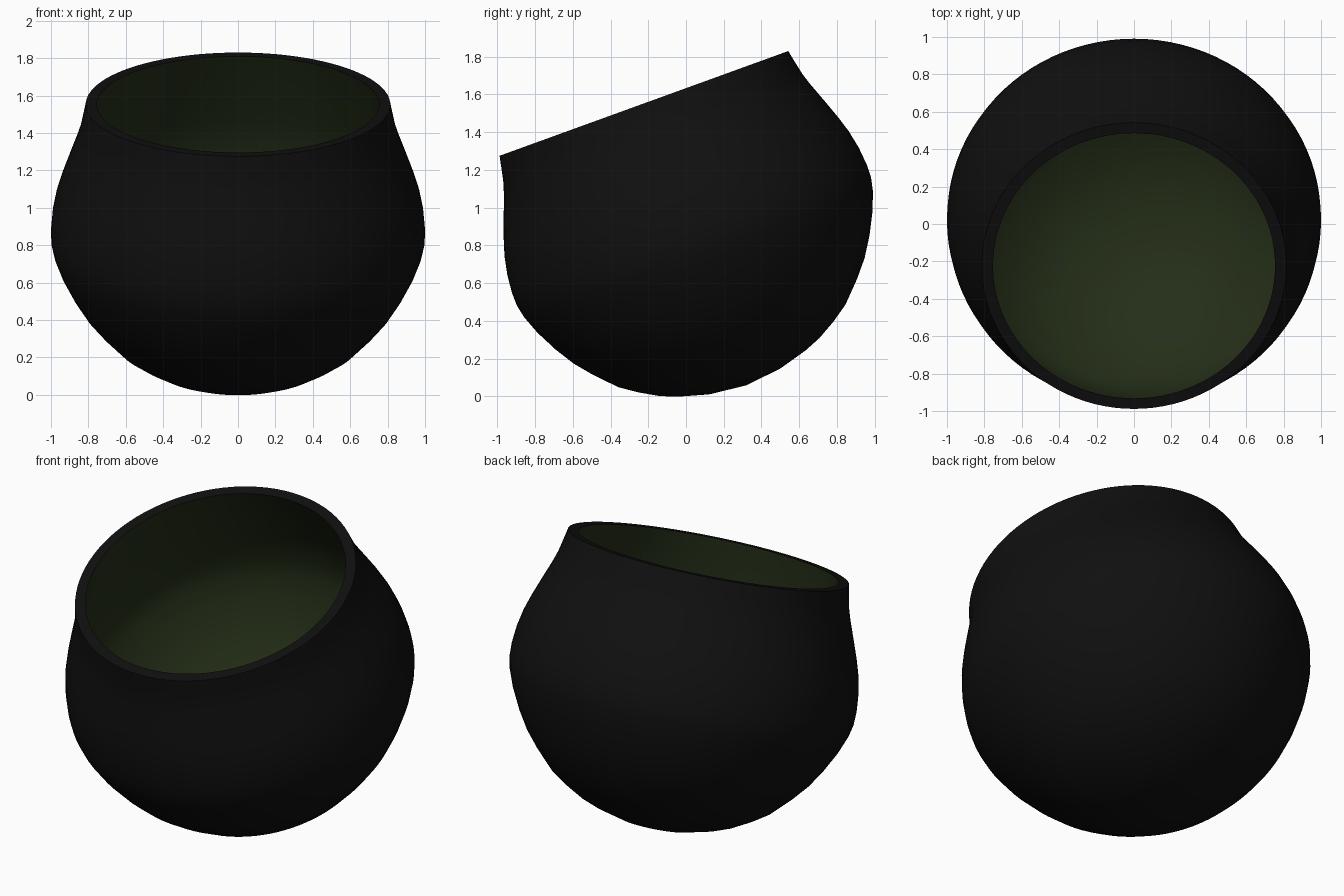
import bpy, math
from mathutils import Matrix

if "Cube" in bpy.data.objects:
    bpy.data.objects.remove(bpy.data.objects["Cube"])

TILT = math.radians(19.94)
SEGMENTS = 96

# The whole pot leans towards the front around its bottom pole
LEAN = Matrix.Translation((0, 0.319, 0.058)) @ Matrix.Rotation(TILT, 4, 'X')


def material(name, color):
    mat = bpy.data.materials.new(name)
    mat.diffuse_color = color
    mat.use_nodes = True
    mat.node_tree.nodes["Principled BSDF"].inputs["Base Color"].default_value = mat.diffuse_color
    return mat


def lathe(name, profile, mat):
    """Revolve (radius, height) points, the first one being the bottom pole."""
    verts = [(0, 0, profile[0][1])]
    for r, z in profile[1:]:
        for i in range(SEGMENTS):
            a = 2 * math.pi * i / SEGMENTS
            verts.append((r * math.cos(a), r * math.sin(a), z))
    faces = []
    for i in range(SEGMENTS):
        j = (i + 1) % SEGMENTS
        faces.append((0, 1 + j, 1 + i))
        for k in range(len(profile) - 2):
            a, b = 1 + k * SEGMENTS, 1 + (k + 1) * SEGMENTS
            faces.append((a + i, a + j, b + j, b + i))
    mesh = bpy.data.meshes.new(name)
    mesh.from_pydata(verts, [], faces)
    mesh.transform(LEAN)
    mesh.materials.append(mat)
    obj = bpy.data.objects.new(name, mesh)
    bpy.context.collection.objects.link(obj)
    bpy.ops.object.select_all(action='DESELECT')
    obj.select_set(True)
    bpy.context.view_layer.objects.active = obj
    bpy.ops.object.shade_smooth_by_angle(angle=math.radians(40))
    return obj


base = [(0, 0), (0.2, 0.022), (0.36, 0.067), (0.45, 0.103), (0.55, 0.16),
        (0.64, 0.222), (0.745, 0.33), (0.82, 0.42), (0.885, 0.523),
        (0.945, 0.64), (0.983, 0.74), (0.998, 0.81)]
shoulder = [(1.0, 0.88), (0.991, 0.98), (0.971, 1.08), (0.943, 1.17),
            (0.903, 1.28), (0.862, 1.39), (0.843, 1.45), (0.828, 1.52), (0.814, 1.59)]

# Outer shell, closed by a flat rim
lathe("pot_shell", base + shoulder + [(0.754, 1.59)],
      material("black", (0.005, 0.005, 0.005, 1)))

# Green inner wall: thin in the body, thickening to the rim
GAP = 0.03
inner = [(r * (1 - GAP), GAP + z * (1 - GAP)) for r, z in base + shoulder[:5]]
lining = lathe("pot_lining", inner + [(0.833, 1.39), (0.81, 1.45), (0.783, 1.52), (0.754, 1.59)],
               material("dark_green", (0.018, 0.028, 0.009, 1)))
lining.data.flip_normals()
